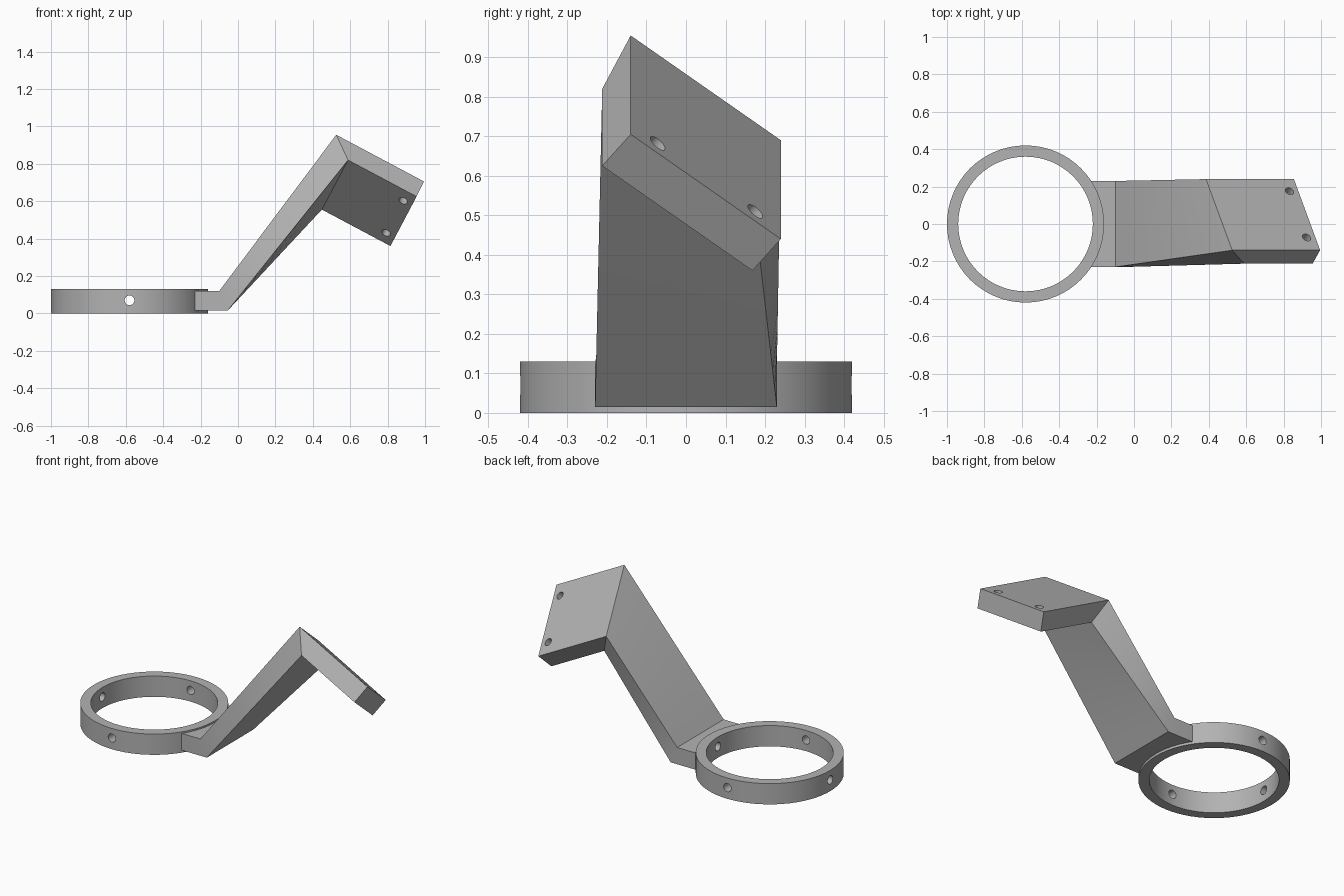
import bpy, bmesh, math
from mathutils import Vector

cube = bpy.data.objects.get("Cube")
if cube:
    bpy.data.objects.remove(cube, do_unlink=True)

grey = bpy.data.materials.new("plain grey")
grey.use_nodes = True
colour = (0.45, 0.45, 0.45, 1)
grey.diffuse_color = colour
grey.node_tree.nodes["Principled BSDF"].inputs["Base Color"].default_value = colour

RING = Vector((-0.58, 0, 0))
R_OUT, R_IN, HEIGHT = 0.42, 0.36, 0.13


def make_object(name, bm):
    bmesh.ops.recalc_face_normals(bm, faces=bm.faces)
    mesh = bpy.data.meshes.new(name)
    bm.to_mesh(mesh)
    bm.free()
    obj = bpy.data.objects.new(name, mesh)
    bpy.context.collection.objects.link(obj)
    mesh.materials.append(grey)
    return obj


def cylinder(name, centre, axis, radius, depth, sides=24):
    bm = bmesh.new()
    bmesh.ops.create_cone(bm, cap_ends=True, segments=sides, radius1=radius,
                          radius2=radius, depth=depth)
    obj = make_object(name, bm)
    obj.location = centre
    obj.rotation_euler = Vector(axis).to_track_quat('Z', 'Y').to_euler()
    return obj


def cut(obj, cutters):
    for cutter in cutters:
        cutter.hide_render = True
        mod = obj.modifiers.new("cut", 'BOOLEAN')
        mod.operation = 'DIFFERENCE'
        mod.solver = 'EXACT'
        mod.object = cutter
    bpy.context.view_layer.update()
    graph = bpy.context.evaluated_depsgraph_get()
    result = bpy.data.meshes.new_from_object(obj.evaluated_get(graph))
    obj.modifiers.clear()
    obj.data = result
    for cutter in cutters:
        bpy.data.objects.remove(cutter, do_unlink=True)


def smooth(obj):
    obj.data.polygons.foreach_set("use_smooth", [True] * len(obj.data.polygons))
    obj.data.set_sharp_from_angle(angle=math.radians(25))


# Clamp ring with four radial screw holes
middle = RING + Vector((0, 0, HEIGHT / 2))
ring = cylinder("clamp_ring", middle, (0, 0, 1), R_OUT, HEIGHT, 64)
bores = [cylinder("ring_bore", middle, (0, 0, 1), R_IN, 1, 64)]
for i in range(4):
    a = i * math.pi / 2
    out = Vector((math.cos(a), math.sin(a), 0))
    bores.append(cylinder("screw_hole", RING + out * 0.39 + Vector((0, 0, 0.07)),
                          out, 0.026, 0.2))
cut(ring, bores)
smooth(ring)

# Bracket cross-sections: top front, top back, bottom back, bottom front
drop = Vector((-0.04, -0.072, -0.08))     # through the plate thickness
along = Vector((0.47, 0, -0.25))          # down the plate slope
top_front = Vector((0.525, -0.14, 0.955))
top_back = Vector((0.385, 0.24, 0.69))


def flat_section(x_top, x_bottom):
    return [Vector((x_top, -0.23, 0.12)), Vector((x_top, 0.23, 0.12)),
            Vector((x_bottom, 0.23, 0.015)), Vector((x_bottom, -0.23, 0.015))]


def plate_section(top_t, bottom_t):
    return [top_front + along * top_t, top_back + along * top_t,
            top_back + drop + along * bottom_t, top_front + drop + along * bottom_t]


sections = [flat_section(-0.3, -0.3), flat_section(-0.1, -0.055),
            plate_section(0, 0.22), plate_section(1, 1)]

# The twisted arm is divided evenly so that its faces curve gently
STEPS = 12
foot, elbow = sections[1], sections[2]
twist = [[p.lerp(q, i / STEPS) for p, q in zip(foot, elbow)] for i in range(STEPS + 1)]
loops = [sections[0]] + twist + [sections[3]]

bm = bmesh.new()
rows = [[bm.verts.new(p) for p in loop] for loop in loops]
for a, b in zip(rows, rows[1:]):
    for i in range(4):
        j = (i + 1) % 4
        bm.faces.new((a[i], a[j], b[j], b[i]))
bm.faces.new(rows[0])
bm.faces.new(rows[-1])
bracket = make_object("bracket_arm", bm)

# Fit the foot to the ring and drill the plate
cutters = [cylinder("ring_clearance", middle, (0, 0, 1), 0.40, 1, 64)]
for side in (0.17, 0.82):
    spot = top_back.lerp(top_front, side) + along * 0.9 + drop / 2
    cutters.append(cylinder("plate_hole", spot, drop, 0.024, 0.3))
cut(bracket, cutters)
smooth(bracket)
